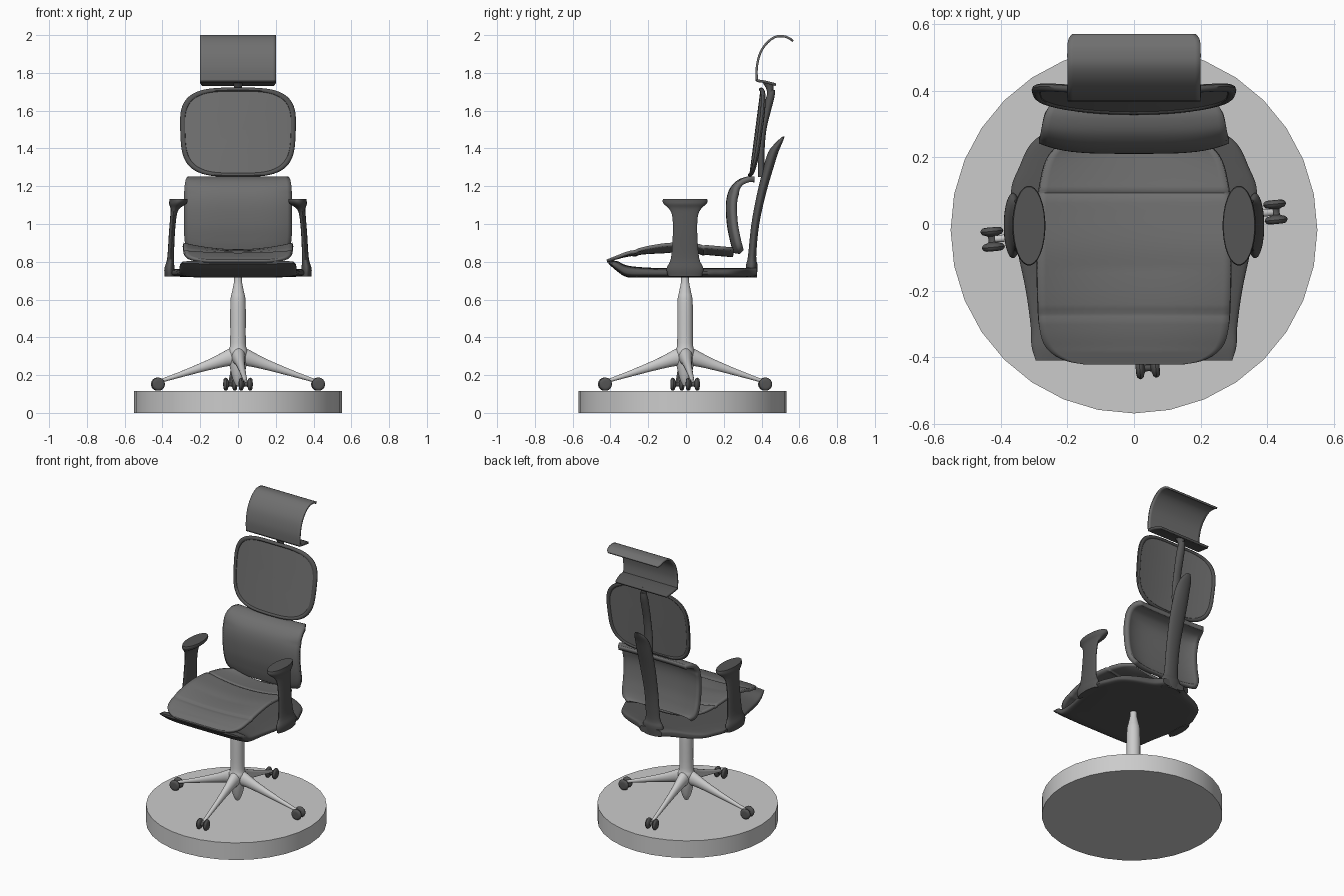
import bpy, bmesh
from math import cos, sin, pi, radians, copysign
from mathutils import Matrix

if "Cube" in bpy.data.objects:
    bpy.data.objects.remove(bpy.data.objects["Cube"])


def material(name, v):
    m = bpy.data.materials.new(name)
    m.diffuse_color = (v, v, v, 1)
    m.use_nodes = True
    m.node_tree.nodes["Principled BSDF"].inputs["Base Color"].default_value = m.diffuse_color
    return m


DARK = material("dark_plastic", 0.09)
FABRIC = material("dark_fabric", 0.16)


def smooth_path(pts, k):
    """Catmull-Rom refinement of a list of equal-length tuples."""
    out = []
    n = len(pts)
    for i in range(n - 1):
        p0, p1, p2, p3 = pts[max(i - 1, 0)], pts[i], pts[i + 1], pts[min(i + 2, n - 1)]
        for j in range(k):
            t = j / k
            out.append(tuple(0.5 * (2 * b + (c - a) * t + (2 * a - 5 * b + 4 * c - d) * t * t
                                    + (3 * b - a - 3 * c + d) * t ** 3)
                             for a, b, c, d in zip(p0, p1, p2, p3)))
    return out + [tuple(pts[-1])]


def finish(name, bm, mat=None, angle=40):
    bmesh.ops.recalc_face_normals(bm, faces=bm.faces)
    me = bpy.data.meshes.new(name)
    bm.to_mesh(me)
    bm.free()
    ob = bpy.data.objects.new(name, me)
    bpy.context.collection.objects.link(ob)
    if mat:
        me.materials.append(mat)
    bpy.ops.object.select_all(action='DESELECT')
    bpy.context.view_layer.objects.active = ob
    ob.select_set(True)
    bpy.ops.object.shade_smooth_by_angle(angle=radians(angle))
    return ob


def skin(name, rings, mat=None, loop=False):
    """Join rings of points; cap the ends unless the rings close on themselves."""
    bm = bmesh.new()
    vs = [[bm.verts.new(p) for p in r] for r in rings]
    m = len(vs[0])
    pairs = list(zip(vs, vs[1:])) + ([(vs[-1], vs[0])] if loop else [])
    for a, b in pairs:
        for i in range(m):
            j = (i + 1) % m
            bm.faces.new((a[i], a[j], b[j], b[i]))
    if not loop:
        bm.faces.new(vs[0])
        bm.faces.new(vs[-1])
    return finish(name, bm, mat)


def oval(t, a, b, e):
    c, s = cos(t), sin(t)
    return a * copysign(abs(c) ** (2 / e), c), b * copysign(abs(s) ** (2 / e), s)


def tube(name, stations, axis='Z', mat=None, e=2, n=24, k=4):
    """Stations (x, y, z, a, b): superellipse sections across the given axis."""
    rings = []
    for x, y, z, a, b in smooth_path(stations, k):
        ring = []
        for i in range(n):
            p, q = oval(2 * pi * (i + 0.5) / n, a, b, e)
            ring.append({'X': (x, y + p, z + q), 'Y': (x + p, y, z + q),
                         'Z': (x + p, y + q, z)}[axis])
        rings.append(ring)
    return skin(name, rings, mat)


def sheet(name, profile, warp, thick, mat, nu=24, k=6):
    """Profile of (y, z, half_width); warp(u, y, z) shifts (y, z) across the width."""
    bm = bmesh.new()
    rows = []
    for y, z, w in smooth_path(profile, k):
        row = []
        for i in range(nu + 1):
            u = 2 * i / nu - 1
            yy, zz = warp(u, y, z)
            row.append(bm.verts.new((u * w, yy, zz)))
        rows.append(row)
    for a, b in zip(rows, rows[1:]):
        for i in range(nu):
            bm.faces.new((a[i], a[i + 1], b[i + 1], b[i]))
    ob = finish(name, bm, mat)
    mod = ob.modifiers.new("thickness", 'SOLIDIFY')
    mod.thickness = thick
    mod.offset = 0
    return ob


# display disc
bm = bmesh.new()
bmesh.ops.create_cone(bm, cap_ends=True, segments=32, radius1=0.55, radius2=0.55, depth=0.115,
                      matrix=Matrix.Translation((0, -0.018, 0.0575)))
finish("display_disc", bm)

# central column with tapering hub underneath
tube("column", [(0, -0.005, z, r, r) for z, r in
                ((0.145, 0.012), (0.18, 0.028), (0.25, 0.045), (0.32, 0.052), (0.37, 0.042),
                 (0.58, 0.041), (0.64, 0.032), (0.69, 0.022), (0.735, 0.02))])

# four legs with twin-wheel casters
for i in range(4):
    spin = Matrix.Translation((0, -0.005, 0)) @ Matrix.Rotation(radians(5.5 + 90 * i), 4, 'Z')
    parts = [
        tube(f"leg_{i}", [(0, 0, 0.30, 0.042, 0.055), (0.05, 0, 0.293, 0.034, 0.046),
                          (0.14, 0, 0.26, 0.023, 0.031), (0.28, 0, 0.212, 0.015, 0.018),
                          (0.42, 0, 0.166, 0.010, 0.009)], 'X', n=16),
        tube(f"caster_{i}", [(0.426, y, 0.152, r, r) for y, r in
                             ((-0.036, 0.015), (-0.034, 0.028), (-0.024, 0.035), (-0.014, 0.028),
                              (-0.009, 0.014), (0.009, 0.014), (0.014, 0.028), (0.024, 0.035),
                              (0.034, 0.028), (0.036, 0.015))], 'Y', DARK, n=20, k=2)]
    for ob in parts:
        ob.matrix_world = spin

# seat pan with raised front lip
tube("seat_pan", [(0, y, z, w, h) for y, z, w, h in
                  ((-0.41, 0.797, 0.295, 0.008), (-0.365, 0.777, 0.308, 0.027),
                   (-0.31, 0.749, 0.31, 0.031), (-0.2, 0.743, 0.325, 0.026),
                   (-0.08, 0.742, 0.35, 0.025), (0.03, 0.742, 0.368, 0.025),
                   (0.11, 0.742, 0.368, 0.025), (0.17, 0.742, 0.345, 0.025),
                   (0.24, 0.742, 0.31, 0.025), (0.29, 0.742, 0.24, 0.025),
                   (0.335, 0.744, 0.13, 0.025), (0.375, 0.746, 0.08, 0.022))],
     'Y', DARK, e=4, n=40)


# seat cushion: dished, with two cross seams
def dish(u, y, z):
    depth = 0.035 * max(0, min(1, (y + 0.38) / 0.25))
    seam = sum(0.008 * max(0, 1 - abs(y - s) / 0.012) for s in (-0.27, 0.09))
    return y, z - depth * (1 - u * u) - seam


sheet("seat_cushion", [(-0.418, 0.803, 0.15), (-0.405, 0.808, 0.21), (-0.37, 0.822, 0.262),
                       (-0.31, 0.845, 0.284), (-0.2, 0.875, 0.29), (-0.08, 0.892, 0.29),
                       (0.04, 0.887, 0.29), (0.13, 0.878, 0.28), (0.2, 0.872, 0.258),
                       (0.25, 0.868, 0.21)], dish, 0.018, FABRIC, k=9)

# armrests, upright flaring into an oval pad
for s, side in ((-1, "left"), (1, "right")):
    tube(f"{side}_armrest", [(s * x, -0.005, z, a, b) for x, z, a, b in
                             ((0.362, 0.722, 0.026, 0.09), (0.363, 0.765, 0.027, 0.098),
                              (0.357, 0.82, 0.018, 0.075), (0.35, 0.95, 0.016, 0.065),
                              (0.342, 1.04, 0.017, 0.068), (0.334, 1.08, 0.023, 0.085),
                              (0.320, 1.105, 0.045, 0.112), (0.315, 1.12, 0.049, 0.120),
                              (0.315, 1.133, 0.047, 0.117))], 'Z', DARK, n=28)

# lumbar cushion curling back at top and sides
sheet("lumbar_cushion", [(0.355, 1.236, 0.25), (0.32, 1.235, 0.268), (0.275, 1.215, 0.277),
                         (0.24, 1.17, 0.28), (0.226, 1.1, 0.28), (0.231, 1.0, 0.28),
                         (0.246, 0.92, 0.278), (0.258, 0.875, 0.265), (0.266, 0.852, 0.235)],
      lambda u, y, z: (y + 0.03 * u ** 4 * min(1, (1.26 - z) / 0.1), z), 0.03, FABRIC)

# main spine and the slimmer strut carrying the upper back
tube("spine", [(0, y, z, a, b) for y, z, a, b in
               ((0.345, 0.718, 0.07, 0.03), (0.348, 0.78, 0.072, 0.031), (0.35, 0.83, 0.052, 0.022),
                (0.367, 1.0, 0.05, 0.021), (0.402, 1.17, 0.055, 0.024), (0.437, 1.3, 0.055, 0.027),
                (0.462, 1.38, 0.05, 0.027), (0.492, 1.43, 0.038, 0.018), (0.516, 1.462, 0.015, 0.006))],
     'Z', DARK)
tube("upper_strut", [(0, y, z, a, b) for y, z, a, b in
                     ((0.40, 1.25, 0.03, 0.018), (0.398, 1.38, 0.03, 0.018), (0.41, 1.5, 0.027, 0.016),
                      (0.43, 1.6, 0.027, 0.02), (0.446, 1.67, 0.025, 0.022),
                      (0.456, 1.71, 0.018, 0.016))], 'Z', DARK)
tube("headrest_stem", [(0, 0.442, 1.66, 0.022, 0.015), (0, 0.445, 1.71, 0.02, 0.018),
                       (0, 0.435, 1.748, 0.026, 0.03)], 'Z', DARK)


# upper back: tilted rounded frame with a panel inside
def back_point(t, r, dy):
    x, z = oval(t, 0.305 * r, 0.236 * r, 3.4)
    x *= 1 + 0.12 * z
    return x, 0.338 + (z + 0.235) * 0.13 + 0.025 * (x / 0.3) ** 2 + dy, 1.486 + z


N = 64
section = [oval(2 * pi * j / 10, 0.045, 0.012, 2) for j in range(10)]
skin("upper_back_frame", [[back_point(2 * pi * i / N, 0.957 + p, q) for p, q in section]
                          for i in range(N)], DARK, loop=True)
layers = [(r, -0.004) for r in (0.03, 0.25, 0.5, 0.75, 0.95)]
layers += [(r, 0.006) for r, _ in reversed(layers)]
skin("upper_back_panel", [[back_point(2 * pi * i / N, r, dy) for i in range(N)]
                          for r, dy in layers], FABRIC)

# headrest: curled sheet with a flange folded back at the bottom
flat = lambda u, y, z: (y, z)
sheet("headrest", [(0.375, 1.757, 0.2), (0.375, 1.83, 0.2), (0.393, 1.905, 0.2), (0.43, 1.96, 0.2),
                   (0.475, 1.991, 0.2), (0.52, 1.993, 0.2), (0.55, 1.981, 0.197),
                   (0.566, 1.968, 0.185)], flat, 0.012, FABRIC)
sheet("headrest_flange", [(0.373, 1.759, 0.2), (0.42, 1.752, 0.2), (0.476, 1.737, 0.19)],
      flat, 0.014, DARK)
